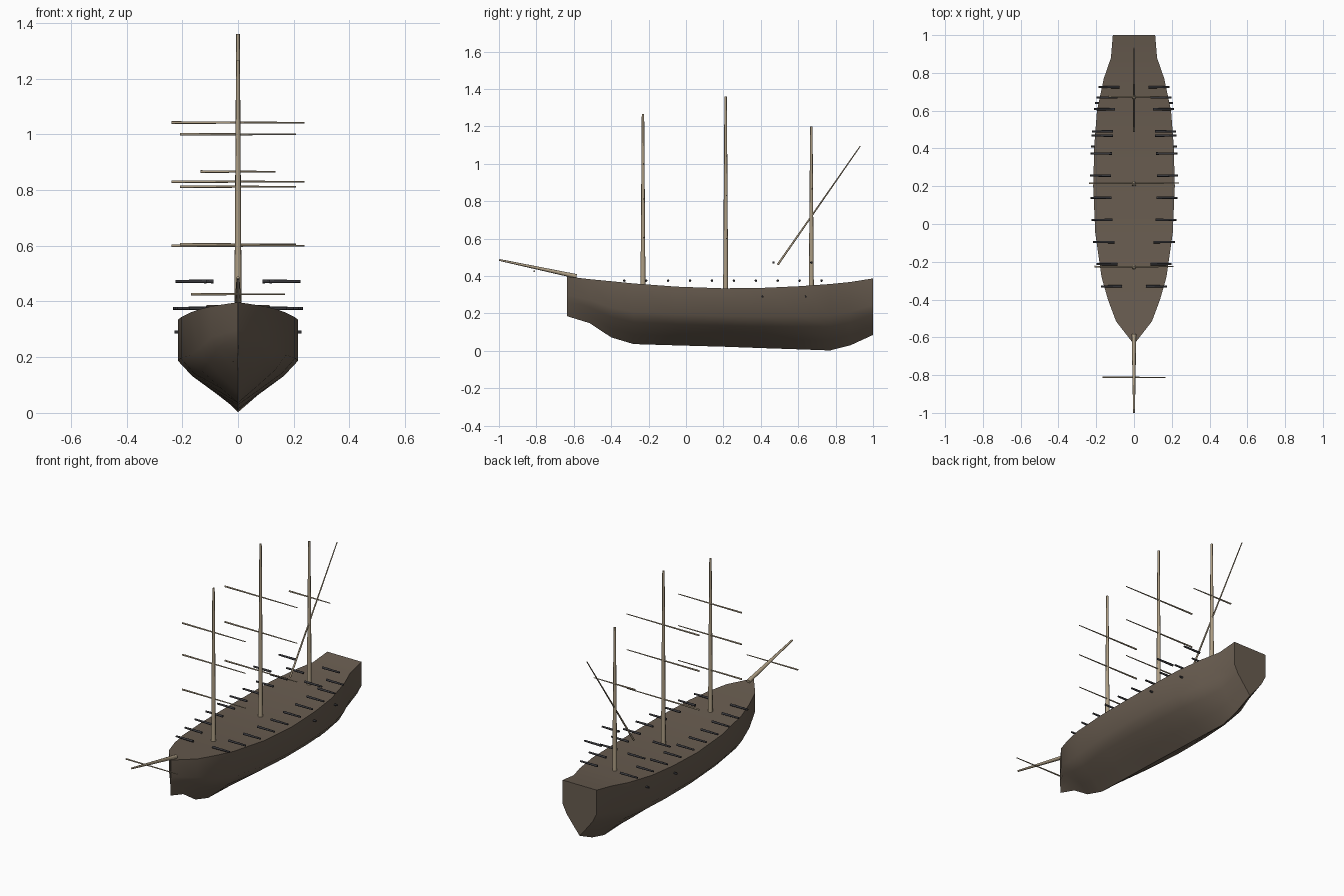
import bpy, bmesh, math
from mathutils import Vector

if "Cube" in bpy.data.objects:
    bpy.data.objects.remove(bpy.data.objects["Cube"])


def material(name, rgb):
    m = bpy.data.materials.new(name)
    m.diffuse_color = (*rgb, 1)
    m.use_nodes = True
    m.node_tree.nodes["Principled BSDF"].inputs["Base Color"].default_value = m.diffuse_color
    return m


HULL = material("dark_timber", (0.14, 0.108, 0.08))
SPAR = material("pale_timber", (0.42, 0.34, 0.23))
IRON = material("iron", (0.04, 0.04, 0.045))


def finish(name, bm, mat, angle):
    bmesh.ops.recalc_face_normals(bm, faces=bm.faces[:])
    me = bpy.data.meshes.new(name)
    bm.to_mesh(me)
    bm.free()
    me.materials.append(mat)
    ob = bpy.data.objects.new(name, me)
    bpy.context.collection.objects.link(ob)
    bpy.ops.object.select_all(action='DESELECT')
    ob.select_set(True)
    bpy.context.view_layer.objects.active = ob
    bpy.ops.object.shade_smooth_by_angle(angle=math.radians(angle))
    return ob


def rod(name, a, b, ra, rb, mat, sides=8):
    """Tapered round bar from point a to point b."""
    a, b = Vector(a), Vector(b)
    bm = bmesh.new()
    bmesh.ops.create_cone(bm, cap_ends=True, segments=sides, radius1=ra,
                          radius2=rb, depth=(b - a).length)
    rot = (b - a).to_track_quat('Z', 'Y').to_matrix().to_4x4()
    bm.transform(rot)
    bmesh.ops.translate(bm, verts=bm.verts, vec=(a + b) / 2)
    return finish(name, bm, mat, 50)


# Hull stations: y, half width, keel height, deck height
STATIONS = [(-0.635, 0.002, 0.185, 0.397), (-0.515, 0.095, 0.148, 0.383),
            (-0.40, 0.138, 0.072, 0.372), (-0.28, 0.172, 0.036, 0.36),
            (-0.05, 0.205, 0.029, 0.343), (0.20, 0.216, 0.022, 0.334),
            (0.42, 0.21, 0.014, 0.337), (0.60, 0.196, 0.008, 0.345),
            (0.77, 0.16, 0.002, 0.357), (0.88, 0.122, 0.03, 0.368),
            (1.0, 0.112, 0.085, 0.387)]
# Half section from deck edge to keel: width fraction, height fraction
SECTION = [(1, 1), (1, 0.53), (0.77, 0.36), (0.35, 0.16), (0, 0)]


def build_hull():
    bm = bmesh.new()
    ring = SECTION + [(-x, z) for x, z in SECTION[-2::-1]]
    rows = [[bm.verts.new((w * h, y, k + t * (d - k))) for w, t in ring]
            for y, h, k, d in STATIONS]
    n = len(ring)
    for r0, r1 in zip(rows, rows[1:]):
        for i in range(n):
            j = (i + 1) % n
            bm.faces.new((r0[i], r0[j], r1[j], r1[i]))
    bm.faces.new(rows[0])
    bm.faces.new(rows[-1])
    return finish("hull", bm, HULL, 50)


def half_width(y):
    for (y0, h0, *_), (y1, h1, *_) in zip(STATIONS, STATIONS[1:]):
        if y0 <= y <= y1:
            return h0 + (h1 - h0) * (y - y0) / (y1 - y0)


build_hull()

# Masts with their square yards: name, y, base, top, yard half length, heights
MASTS = [("fore", -0.23, 0.32, 1.265, 0.208, (0.605, 0.812, 1.0)),
         ("main", 0.212, 0.31, 1.36, 0.238, (0.6, 0.83, 1.042)),
         ("mizzen", 0.67, 0.32, 1.2, 0.135, (0.866,))]
for name, y, base, top, half, heights in MASTS:
    rod(name + "_mast", (0, y, base), (0, y, top), 0.0135, 0.0065, SPAR)
    for i, z in enumerate(heights):
        rod(f"{name}_yard_{i + 1}", (-half, y + 0.004, z),
            (half, y + 0.004, z), 0.005, 0.0025, SPAR)

# Slanted lateen yard, bowsprit and its small yard
rod("lateen_yard", (0, 0.49, 0.46), (0, 0.932, 1.095), 0.0055, 0.0028, SPAR)
rod("bowsprit", (0, -0.585, 0.398), (0, -0.999, 0.486), 0.012, 0.005, SPAR)
rod("bowsprit_yard", (-0.168, -0.812, 0.426), (0.168, -0.812, 0.426),
    0.0045, 0.0025, SPAR)

# Guns on both sides: deck row, raised stern pair, lower pair
guns = [(-0.33 + 0.1172 * i, 0.375) for i in range(10)]
guns += [(0.468, 0.472), (0.67, 0.472), (0.41, 0.29), (0.64, 0.29)]
for i, (y, z) in enumerate(guns):
    tip = half_width(y) + 0.018
    for side, s in (("right", 1), ("left", -1)):
        rod(f"gun_{side}_{i + 1}", (s * (tip - 0.112), y, z),
            (s * tip, y, z), 0.0068, 0.0052, IRON)
